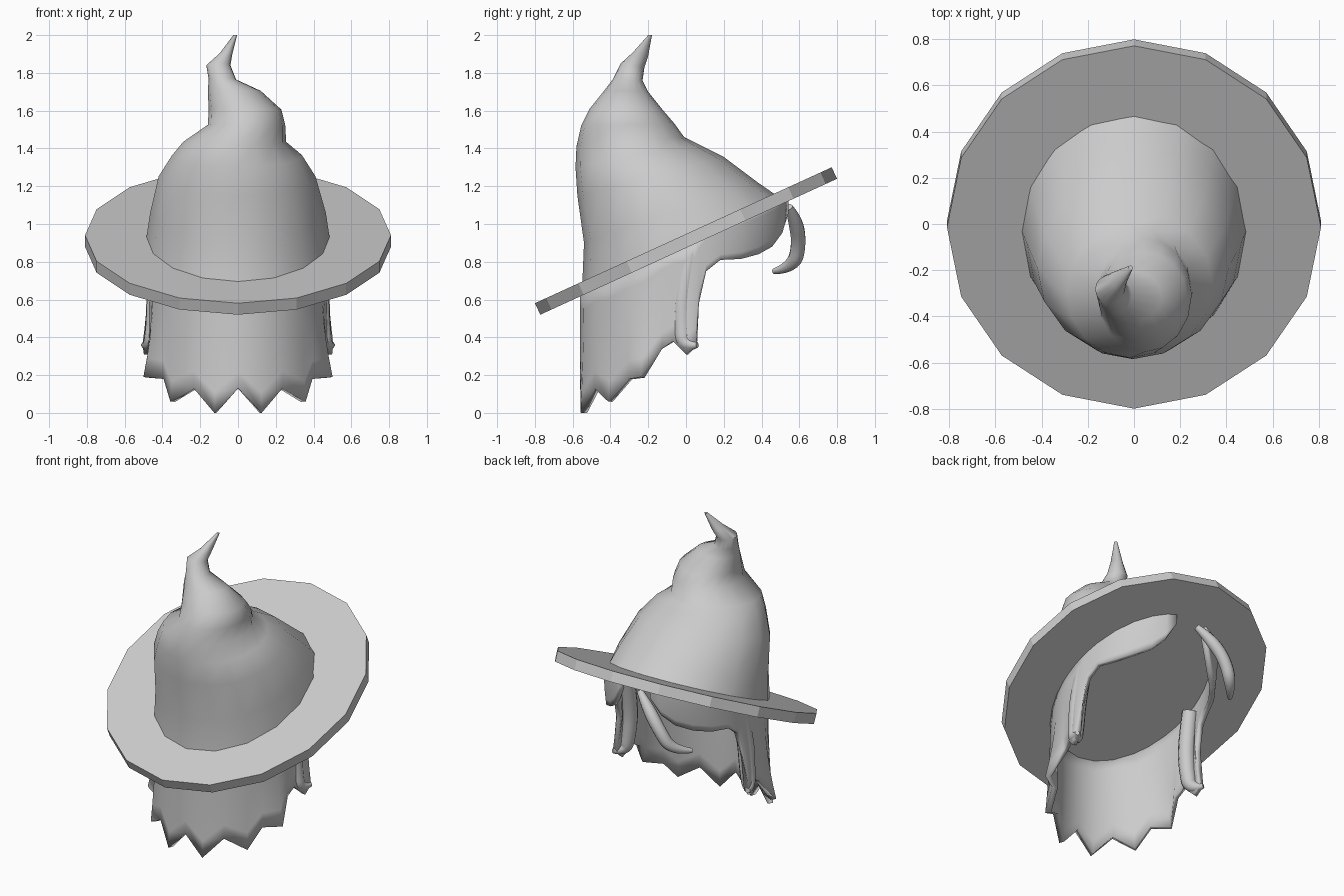
import bpy
from math import sin, cos, pi, radians, atan

if "Cube" in bpy.data.objects:
    bpy.data.objects.remove(bpy.data.objects["Cube"])

SLOPE = 0.458  # rise of the tilted brim along y
SMOOTH = radians(50)


def make_mesh(name, verts, faces):
    me = bpy.data.meshes.new(name)
    me.from_pydata(verts, [], faces)
    me.update()
    ob = bpy.data.objects.new(name, me)
    bpy.context.collection.objects.link(ob)
    select(ob)
    return ob


def select(ob):
    bpy.ops.object.select_all(action='DESELECT')
    ob.select_set(True)
    bpy.context.view_layer.objects.active = ob


def lock(name, pts):
    """Tapered strand of hair along (x, y, z, radius) points."""
    cu = bpy.data.curves.new(name, 'CURVE')
    cu.dimensions = '3D'
    cu.bevel_depth = 1.0
    cu.bevel_resolution = 3
    cu.resolution_u = 5
    cu.use_fill_caps = True
    sp = cu.splines.new('NURBS')
    sp.points.add(len(pts) - 1)
    for p, (x, y, z, r) in zip(sp.points, pts):
        p.co = (x, y, z, 1)
        p.radius = r
    sp.order_u = 3
    sp.use_endpoint_u = True
    ob = bpy.data.objects.new(name, cu)
    bpy.context.collection.objects.link(ob)
    select(ob)
    bpy.ops.object.convert(target='MESH')
    bpy.ops.object.shade_smooth_by_angle(angle=SMOOTH)


# Brim: flat 16-sided tilted disc
bpy.ops.mesh.primitive_cylinder_add(vertices=16, radius=1, depth=1, location=(0, 0, 0.91),
                                    rotation=(atan(SLOPE), 0, 0))
brim = bpy.context.object
brim.name = "hat_brim"
brim.scale = (0.81, 0.864, 0.067)

# Crown: loft of tilted rings (x left, x right, front y, z, rear y, z)
rings = [
    (-0.49, 0.49, -0.55, 0.66, 0.51, 1.13),
    (-0.465, 0.465, -0.54, 0.90, 0.38, 1.22),
    (-0.42, 0.41, -0.575, 1.15, 0.20, 1.355),
    (-0.35, 0.34, -0.585, 1.30, 0.06, 1.425),
    (-0.29, 0.255, -0.58, 1.41, -0.01, 1.46),
    (-0.16, 0.25, -0.555, 1.52, -0.06, 1.53),
    (-0.155, 0.23, -0.51, 1.61, -0.12, 1.60),
    (-0.16, 0.12, -0.43, 1.71, -0.20, 1.70),
    (-0.155, -0.01, -0.385, 1.77, -0.23, 1.76),
    (-0.168, -0.04, -0.345, 1.85, -0.22, 1.83),
    (-0.10, -0.03, -0.28, 1.91, -0.20, 1.89),
    (-0.025, -0.005, -0.20, 2.0, -0.18, 2.0),
]
N = 16
verts = []
for xl, xr, y0, z0, y1, z1 in rings:
    for i in range(N):
        a = 2 * pi * i / N
        t = (1 + sin(a)) / 2
        verts.append(((xl + xr) / 2 + (xr - xl) / 2 * cos(a), y0 + (y1 - y0) * t, z0 + (z1 - z0) * t))
faces = [(r * N + i, r * N + (i + 1) % N, (r + 1) * N + (i + 1) % N, (r + 1) * N + i)
         for r in range(len(rings) - 1) for i in range(N)]
faces += [tuple(range(N))[::-1], tuple(range((len(rings) - 1) * N, len(rings) * N))]
make_mesh("hat_crown", verts, faces)
bpy.ops.object.shade_smooth_by_angle(angle=SMOOTH)

# Hair: open shell with a jagged hem (angle from front, hem height, flare)
half = [
    (15, 0.0, 1.03), (30, 0.13, 1.0), (46, 0.06, 1.06), (57, 0.18, 1.0), (68, 0.19, 1.15),
    (77, 0.34, 1.0), (83, 0.38, 1.0), (90, 0.31, 1.06), (95, 0.36, 1.08), (97, 0.58, 1.0),
    (101, 0.75, 1.0), (109, 0.81, 1.0), (122, 0.815, 0.98), (135, 0.84, 0.97),
    (148, 0.88, 0.96), (158, 0.95, 0.98), (166, 1.06, 1.0),
]
cols = [(-a, z, f) for a, z, f in reversed(half)] + [(0, 0.13, 1.0)] + half
ROWS = 6
verts = []
for a, hem, flare in cols:
    s, c = sin(radians(a)), -cos(radians(a))
    top = 0.90 + SLOPE * 0.56 * c
    for r in range(ROWS + 1):
        t = r / ROWS
        f = 1 + (flare - 1) * t ** 2
        verts.append((0.47 * s * f, 0.56 * c * f, top + (hem - top) * t))
K = ROWS + 1
faces = [(c * K + r, c * K + r + 1, (c + 1) * K + r + 1, (c + 1) * K + r)
         for c in range(len(cols) - 1) for r in range(ROWS)]
hair = make_mesh("hair_shell", verts, faces)
bpy.ops.object.shade_smooth_by_angle(angle=SMOOTH)
sol = hair.modifiers.new("thickness", 'SOLIDIFY')
sol.thickness = 0.035
sol.offset = -1

# Side locks, mirrored, and the loose fringe lock
for side, sx in (("right", 1), ("left", -1)):
    lock("side_lock_" + side, [(sx * 0.42, 0.03, 0.86, 0.05), (sx * 0.43, -0.02, 0.65, 0.055),
                               (sx * 0.44, -0.02, 0.46, 0.05), (sx * 0.46, -0.01, 0.35, 0.045),
                               (sx * 0.50, 0.06, 0.36, 0.015)])
lock("fringe_lock", [(-0.04, 0.545, 1.09, 0.02), (-0.12, 0.58, 1.02, 0.04), (-0.22, 0.60, 0.90, 0.04),
                     (-0.29, 0.57, 0.77, 0.038), (-0.37, 0.465, 0.75, 0.015)])
